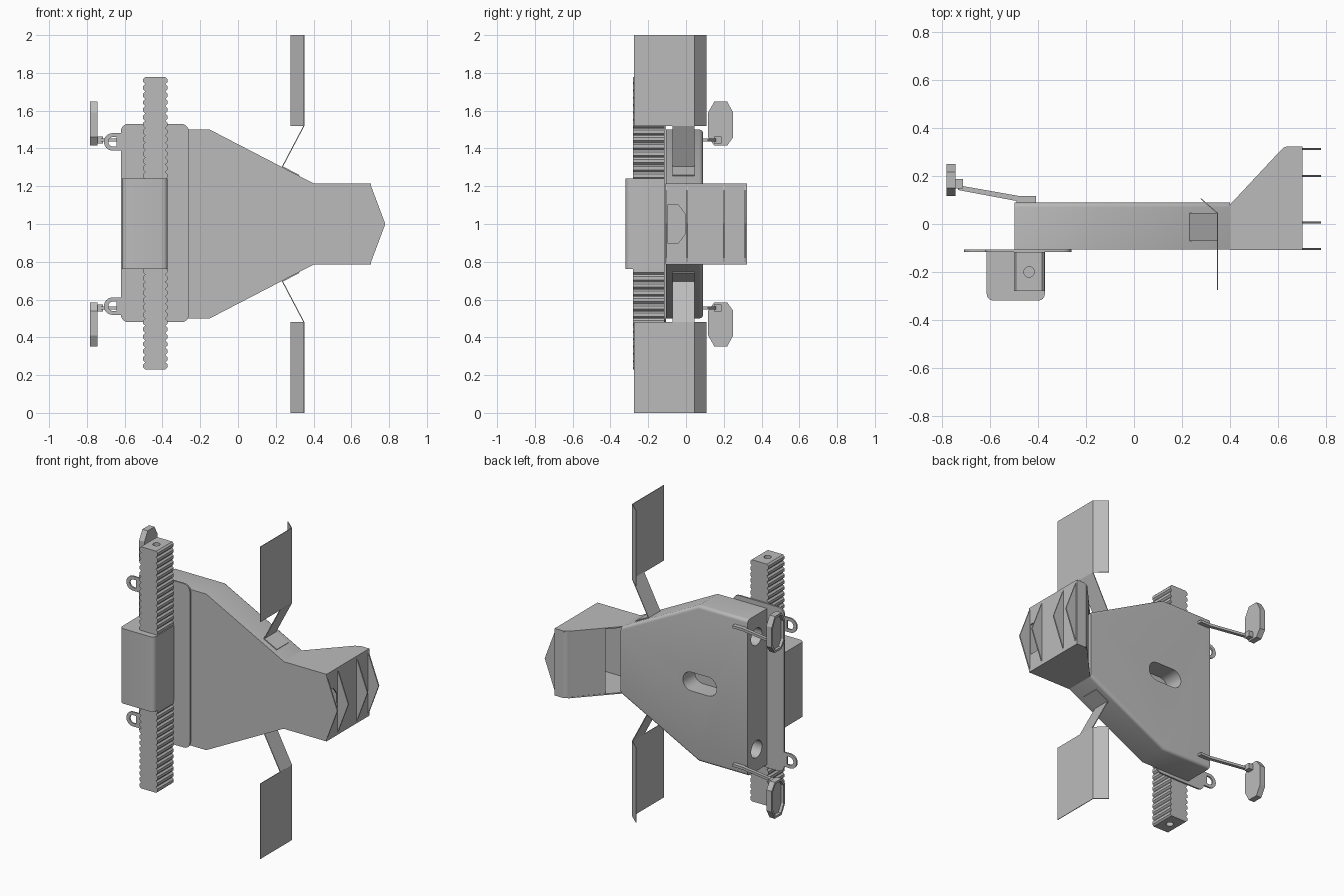
import bpy, bmesh, math
from mathutils import Vector

cube = bpy.data.objects.get("Cube")
if cube:
    bpy.data.objects.remove(cube, do_unlink=True)

grey = bpy.data.materials.new("plain_grey")
grey.use_nodes = True
grey.diffuse_color = (0.5, 0.5, 0.5, 1)
grey.node_tree.nodes["Principled BSDF"].inputs["Base Color"].default_value = (0.5, 0.5, 0.5, 1)

# Maps a 2D profile point plus a depth to space, for each extrusion axis
PLACE = {"x": lambda a, b, d: (d, a, b),
         "y": lambda a, b, d: (a, d, b),
         "z": lambda a, b, d: (a, b, d)}


def select(obj):
    bpy.ops.object.select_all(action="DESELECT")
    obj.select_set(True)
    bpy.context.view_layer.objects.active = obj


def apply(obj, kind, **settings):
    select(obj)
    mod = obj.modifiers.new(kind.title(), kind)
    for key, value in settings.items():
        setattr(mod, key, value)
    bpy.ops.object.modifier_apply(modifier=mod.name)


def smooth(obj):
    select(obj)
    bpy.ops.object.shade_smooth_by_angle(angle=math.radians(35))


def extrude(name, profile, axis, lo, hi, closed=True, bevel=None):
    """Extrude a 2D profile; an open one becomes a folded sheet."""
    bm = bmesh.new()
    rings = [[bm.verts.new(PLACE[axis](a, b, d)) for a, b in profile] for d in (lo, hi)]
    n = len(profile)
    for i in range(n if closed else n - 1):
        j = (i + 1) % n
        bm.faces.new((rings[0][i], rings[0][j], rings[1][j], rings[1][i]))
    if closed:
        for ring in rings:
            bm.faces.new(ring)
    bmesh.ops.recalc_face_normals(bm, faces=bm.faces)
    if bevel:
        rule, width = bevel
        edges = [e for e in bm.edges if rule(*[v.co for v in e.verts])]
        bmesh.ops.bevel(bm, geom=edges, offset=width, segments=4, profile=0.5, affect="EDGES")
    mesh = bpy.data.meshes.new(name)
    bm.to_mesh(mesh)
    bm.free()
    mesh.materials.append(grey)
    obj = bpy.data.objects.new(name, mesh)
    bpy.context.collection.objects.link(obj)
    return obj


def sheet(name, path, axis, lo, hi, thickness):
    obj = extrude(name, path, axis, lo, hi, closed=False)
    apply(obj, "SOLIDIFY", thickness=thickness, offset=0, use_even_offset=True)
    return obj


def rect(a0, a1, b0, b1):
    return [(a0, b0), (a1, b0), (a1, b1), (a0, b1)]


def arc(a, b, r, start=0, end=360, n=32):
    full = end - start == 360
    angles = [math.radians(start + (end - start) * i / (n if full else n - 1)) for i in range(n)]
    return [(a + r * math.cos(t), b + r * math.sin(t)) for t in angles]


def rounded(a0, a1, b0, b1, r):
    return (arc(a1 - r, b1 - r, r, 0, 90, 6) + arc(a0 + r, b1 - r, r, 90, 180, 6)
            + arc(a0 + r, b0 + r, r, 180, 270, 6) + arc(a1 - r, b0 + r, r, 270, 360.01, 6))


def cut(obj, profile, axis, lo, hi):
    cutter = extrude("cutter", profile, axis, lo, hi)
    cutter.hide_render = True
    apply(obj, "BOOLEAN", object=cutter, operation="DIFFERENCE", solver="EXACT")
    bpy.data.objects.remove(cutter, do_unlink=True)


# Tapered main body with rounded back rim, back slot and two end holes
body = extrude("body", [(-.5, .5), (-.15, .5), (.4, .785), (.4, 1.215), (-.15, 1.5), (-.5, 1.5)],
               "y", -.107, .09,
               bevel=(lambda p, q: min(p.y, q.y) > 0 and min(p.x, q.x) < .3 and max(p.x, q.x) > -.4, .02))
cut(body, arc(-.1, 1, .06, -90, 90, 12) + arc(-.22, 1, .06, 90, 270, 12), "y", -.03, .2)
for z in (.64, 1.36):
    cut(body, arc(0, z, .055), "x", -.6, -.4)
smooth(body)

# Thin mounting plate
smooth(extrude("mounting_plate", rounded(-.62, -.26, .48, 1.53, .04), "y", -.117, -.107))

# Rack: zigzag teeth on both sides, bored from end to end
count, z0, z1 = 40, .23, 1.78
step = (z1 - z0) / count
right_teeth, left_teeth = [], []
for i in range(count):
    z = z0 + i * step
    for share, inset in ((0, .01), (.25, 0), (.7, 0), (.95, .01)):
        right_teeth.append((-.502 + inset, z + share * step))
        left_teeth.append((-.374 - inset, z + share * step))
rack = extrude("toothed_rack", left_teeth + right_teeth[::-1], "y", -.28, -.117)
cut(rack, arc(-.438, -.2, .022, n=20), "z", 1.7, 1.9)
cut(rack, arc(-.438, -.2, .022, n=20), "z", .1, .3)

# Sliding block around the rack
slider = extrude("slider_block", rect(-.615, -.372, -.32, -.117), "z", .762, 1.242,
                 bevel=(lambda p, q: max(p.y, q.y) < -.3 and abs(p.z - q.z) > .1, .028))
smooth(slider)

# Hood: folded shell, open toward the body, with a notch in its end wall
hood = sheet("hood_shell", [(.47, .145), (.615, .303)] + arc(.645, .285, .035, 130, 90, 5)
             + [(.7, .32), (.7, -.105), (.4, -.105)], "z", .79, 1.21, .008)
cut(hood, [(-.098, .9), (-.04, .9), (-.002, .95), (-.002, 1.05), (-.04, 1.1), (-.098, 1.1)],
    "x", .66, .73)
side = [(.4, -.109), (.704, -.109), (.704, .324), (.645, .324), (.613, .308), (.4, .08)]
for label, lo in (("upper", 1.207), ("lower", .785)):
    extrude("hood_side_" + label, side, "z", lo, lo + .008)

# Pointed fins on the hood end
for i, y in enumerate((-.105, .006, .2, .313)):
    extrude("hood_fin_%d" % (i + 1), [(.7, .787), (.78, 1), (.7, 1.213)], "y", y - .004, y + .004)

# Parts repeated above and below the middle
for label, s in (("upper", 1), ("lower", -1)):
    def mid(points):
        return [(a, 1 + s * b) for a, b in points]

    def span(b0, b1):
        return sorted((1 + s * b0, 1 + s * b1))

    # Wing with a bent rear flap, and its folded strut
    sheet("wing_" + label, [(.349, -.275), (.349, .045), (.279, .106)], "z", *span(.518, 1), .004)
    sheet("wing_strut_" + label, mid([(.325, .257), (.235, .303), (.349, .52)]), "y", -.072, .046, .005)

    # Loop on the plate edge
    loop = extrude("loop_" + label, mid(arc(-.664, .435, .046, 90, 270, 16)
                   + [(-.615, .389), (-.615, .481)]), "y", -.117, -.107)
    cut(loop, mid(arc(-.66, .435, .026, 90, 270, 12) + [(-.642, .409), (-.642, .461)]), "y", -.2, 0)

    # Mirror arm and its end pad
    extrude("mirror_arm_" + label, [(-.41, .088), (-.41, .117), (-.48, .117), (-.735, .162),
            (-.735, .142), (-.49, .096), (-.49, .088)], "z", *span(.436, .452))
    extrude("mirror_pad_" + label, rect(.148, .187, *span(.426, .462)), "x", -.748, -.714)

    # Eight-sided mirror with a recessed face
    head = [(.15, .648), (.218, .648), (.25, .59), (.25, .46), (.218, .415),
            (.15, .415), (.117, .46), (.117, .59)]
    mirror = extrude("mirror_" + label, mid(head), "x", -.783, -.745)
    inner = [(.1835 + (a - .1835) * .82, .53 + (b - .53) * .88) for a, b in head]
    cut(mirror, mid(inner), "x", -.8, -.765)
